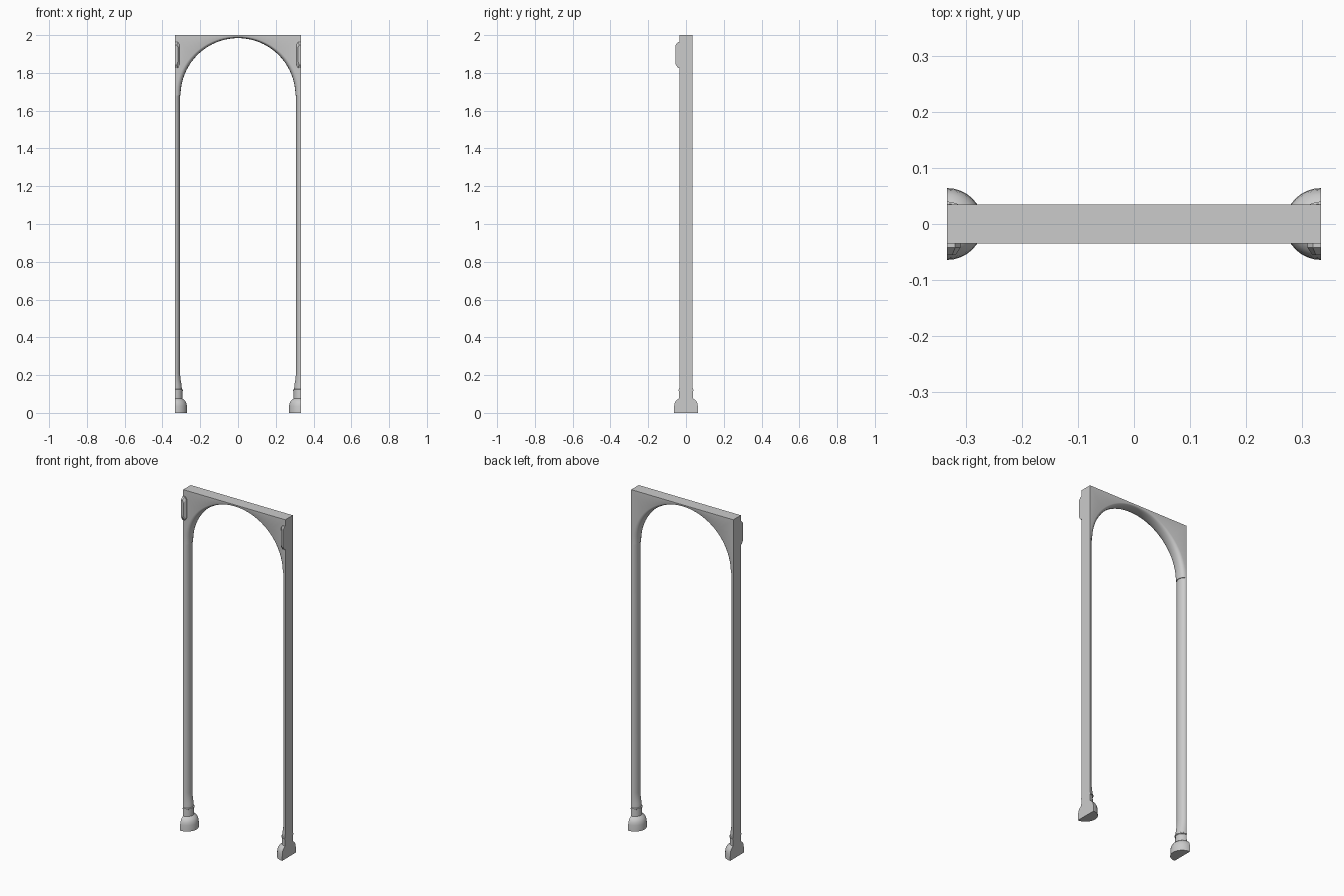
import bpy
import bmesh
from math import sin, cos, tan, pi, atan2

if "Cube" in bpy.data.objects:
    bpy.data.objects.remove(bpy.data.objects["Cube"])

HALF_W, HALF_D, TOP = 0.333, 0.035, 2.0
SPRING = 1.68


def loft(name, rings, angle=0.6):
    """Skin closed rings of equal length and cap both ends."""
    bm = bmesh.new()
    grid = [[bm.verts.new(p) for p in r] for r in rings]
    n = len(grid[0])
    for a, b in zip(grid, grid[1:]):
        for i in range(n):
            bm.faces.new((a[i], a[(i + 1) % n], b[(i + 1) % n], b[i]))
    bm.faces.new(grid[0])
    bm.faces.new(grid[-1])
    bmesh.ops.remove_doubles(bm, verts=bm.verts, dist=1e-5)
    bmesh.ops.recalc_face_normals(bm, faces=bm.faces)
    mesh = bpy.data.meshes.new(name)
    bm.to_mesh(mesh)
    bm.free()
    ob = bpy.data.objects.new(name, mesh)
    bpy.context.collection.objects.link(ob)
    bpy.ops.object.select_all(action='DESELECT')
    ob.select_set(True)
    bpy.context.view_layer.objects.active = ob
    bpy.ops.object.shade_smooth_by_angle(angle=angle)
    return ob


# Half-round columns with bell-shaped feet: (height, x radius, y radius)
column_profile = [
    (0, .064, .064), (.035, .063, .063), (.052, .060, .060), (.064, .053, .053),
    (.072, .044, .044), (.076, .038, .037), (.115, .038, .036),
    (.117, .041, .040), (.123, .041, .040), (.126, .036, .036),
    (.15, .034, .035), (.175, .029, .035), (.21, .026, .035), (SPRING + .03, .025, .035)]
for side, label in ((-1, "left"), (1, "right")):
    rings = [[(side * (HALF_W - rx * sin(pi * i / 16)), ry * cos(pi * i / 16), z)
              for i in range(17)] for z, rx, ry in column_profile]
    loft(label + "_column", rings)

# Arch head: flat spandrels with a rounded, tapering inner edge
corner = atan2(TOP - SPRING, HALF_W)
half = [corner * i / 10 for i in range(10)]
half += [corner + (pi / 2 - corner) * i / 14 for i in range(15)]
angles = half + [pi - a for a in reversed(half[:-1])]
rings = []
for t in angles:
    c, s = cos(t), sin(t)
    k = min(HALF_W / max(abs(c), 1e-6), (TOP - SPRING) / max(s, 1e-6))
    bx, bz = k * c, SPRING + k * s
    # outer and inner curves, sharing the same ray parameter
    ox, oz = .329 * c, SPRING + .314 * s
    ix, iz = .304 * c, SPRING + .304 * s
    ring = [(bx, -HALF_D, bz)]
    for y, f in ((-1, 0), (-.93, .4), (-.75, .72), (-.45, .93), (0, 1),
                 (.45, .93), (.75, .72), (.93, .4), (1, 0)):
        ring.append((ox + (ix - ox) * f, y * HALF_D, oz + (iz - oz) * f))
    ring.append((bx, HALF_D, bz))
    rings.append(ring)
loft("arch_head", rings)

# Chamfered half blocks on the front at the upper corners
for side, label in ((-1, "left"), (1, "right")):
    rings = []
    for y, w, lo, hi in ((-.03, .024, 1.825, 1.963), (-.042, .024, 1.825, 1.963),
                         (-.055, .015, 1.845, 1.948)):
        rings.append([(side * x, y, z) for x, z in (
            (HALF_W, lo), (HALF_W - w * .6, lo), (HALF_W - w, lo + .014),
            (HALF_W - w, hi - .014), (HALF_W - w * .6, hi), (HALF_W, hi))])
    loft(label + "_corner_block", rings, 0.3)
